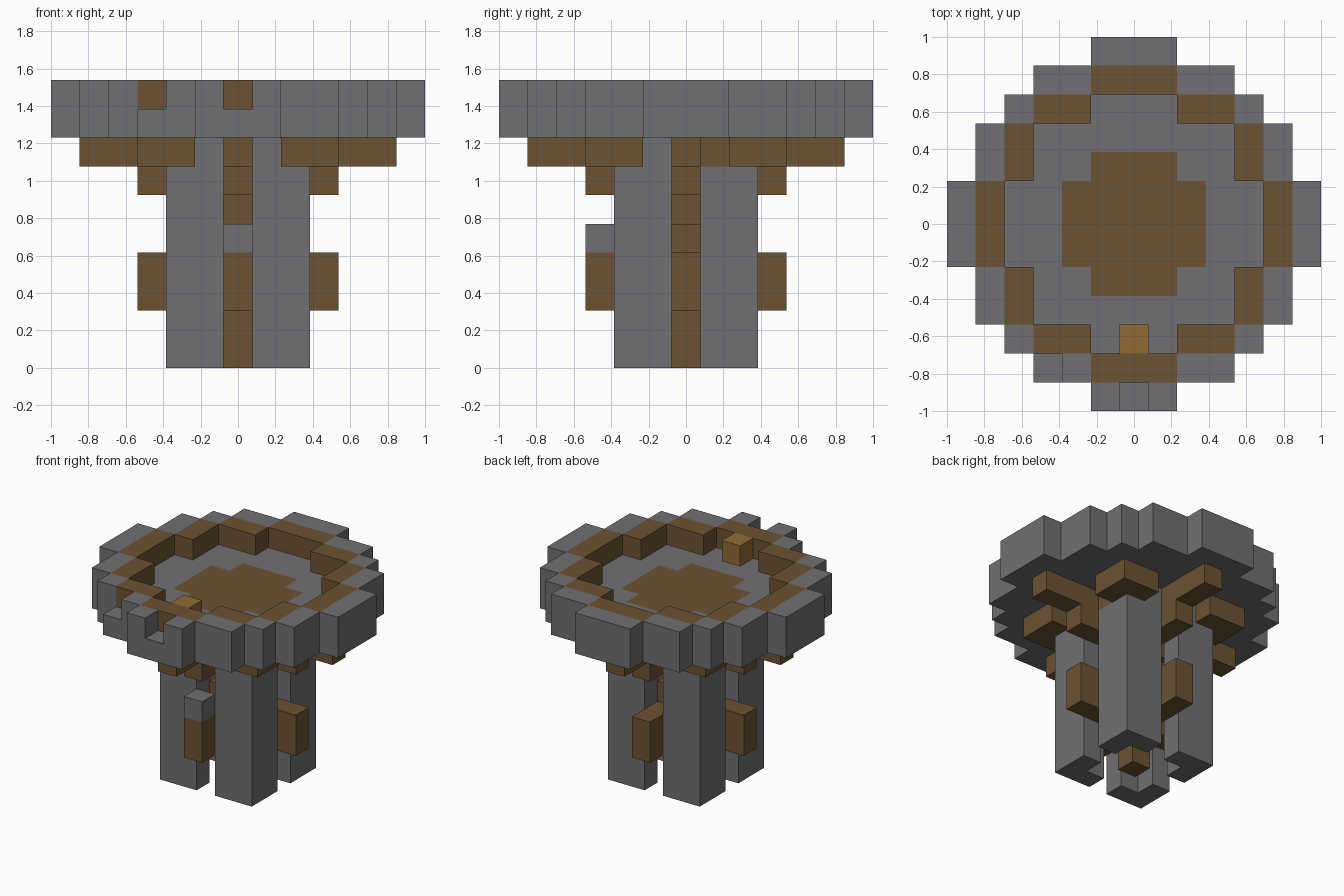
import bpy
import bmesh
from mathutils import Vector

cube = bpy.data.objects.get("Cube")
if cube:
    bpy.data.objects.remove(cube, do_unlink=True)

U = 2 / 13  # edge of one block
AXES = [(1, 0), (-1, 0), (0, 1), (0, -1)]
CORNERS = [(1, 1), (-1, 1), (1, -1), (-1, -1)]


def material(name, rgb):
    m = bpy.data.materials.new(name)
    m.use_nodes = True
    m.diffuse_color = (*rgb, 1)
    m.node_tree.nodes["Principled BSDF"].inputs["Base Color"].default_value = (*rgb, 1)
    return m


stone = material("grey stone", (0.16, 0.156, 0.164))
wood = material("brown wood", (0.147, 0.085, 0.032))
gold = material("light wood", (0.283, 0.147, 0.034))

parts = {}  # part name -> material
blocks = {}  # block position -> part name


def fill(name, mat, cells):
    parts[name] = mat
    for c in cells:
        blocks[c] = name


def box(xs, ys, zs):
    return [(x, y, z) for x in xs for y in ys for z in zs]


def stepped_disc(steps, z):
    """Round stepped slab: each (a, b) is a half width and half depth, used both ways."""
    cells = set()
    for a, b in steps:
        for p, q in ((a, b), (b, a)):
            cells.update(box(range(-p, p + 1), range(-q, q + 1), [z]))
    return cells


outer = [(1, 6), (3, 5), (4, 4)]
ring = [(1, 5), (3, 4)]
basin = [(1, 4), (3, 3)]

# Four L-shaped legs
for i, (sx, sy) in enumerate(CORNERS):
    fill(f"leg_{i + 1}", stone,
         [(sx * a, sy * b, z) for a, b in ((2, 2), (1, 2), (2, 1)) for z in range(8)])

# Central post with spokes, hub and roof brackets
fill("central_post", wood, box([0], [0], range(8)))
for i, (dx, dy) in enumerate(AXES):
    def arm(reach, z):
        return [(dx * r, dy * r, z) for r in range(1, reach + 1)]
    fill(f"spoke_{i + 1}", wood, arm(3, 2) + arm(3, 3) + arm(1, 4))
    fill(f"bracket_{i + 1}", wood, arm(3, 6) + arm(5, 7))
for i, (sx, sy) in enumerate(CORNERS):
    fill(f"corner_brace_{i + 1}", wood,
         [(sx * a, sy * b, 7) for a in (2, 3) for b in (2, 3)])
fill("leg_patch", wood, [(2, 1, 7)])
fill("front_cap", stone, [(0, -3, 4)])

# Basin floor with inlaid cross
fill("basin_floor", stone, stepped_disc(outer, 8))
fill("floor_cross", wood, stepped_disc([(1, 2)], 8))

# Raised rim with two notches at the front, and its inner ring
notches = {(0, -6, 9), (-3, -5, 9)}
fill("outer_rim", stone, stepped_disc(outer, 9) - stepped_disc(ring, 9) - notches)
fill("inner_ring", wood, stepped_disc(ring, 9) - stepped_disc(basin, 9))
fill("small_block", gold, [(0, -4, 9)])


def build(name, mat):
    """Make the exposed skin of one part, merging flat areas."""
    bm = bmesh.new()
    for c in [k for k, v in blocks.items() if v == name]:
        for axis in range(3):
            for sign in (1, -1):
                n = Vector((0, 0, 0))
                n[axis] = sign
                if tuple(int(a + b) for a, b in zip(c, n)) in blocks:
                    continue
                u = Vector((0, 0, 0))
                u[(axis + 1) % 3] = 1
                v = n.cross(u)
                mid = Vector(c) + Vector((0, 0, 0.5)) + n / 2
                quad = [mid + (u * a + v * b) / 2 for a, b in ((1, 1), (-1, 1), (-1, -1), (1, -1))]
                bm.faces.new([bm.verts.new(p * U) for p in quad])
    if not bm.faces:
        bm.free()
        return
    bmesh.ops.remove_doubles(bm, verts=bm.verts, dist=U / 100)
    bmesh.ops.dissolve_limit(bm, angle_limit=0.01, verts=bm.verts, edges=bm.edges)
    mesh = bpy.data.meshes.new(name)
    bm.to_mesh(mesh)
    bm.free()
    mesh.materials.append(mat)
    bpy.context.collection.objects.link(bpy.data.objects.new(name, mesh))


for part, mat in parts.items():
    build(part, mat)
